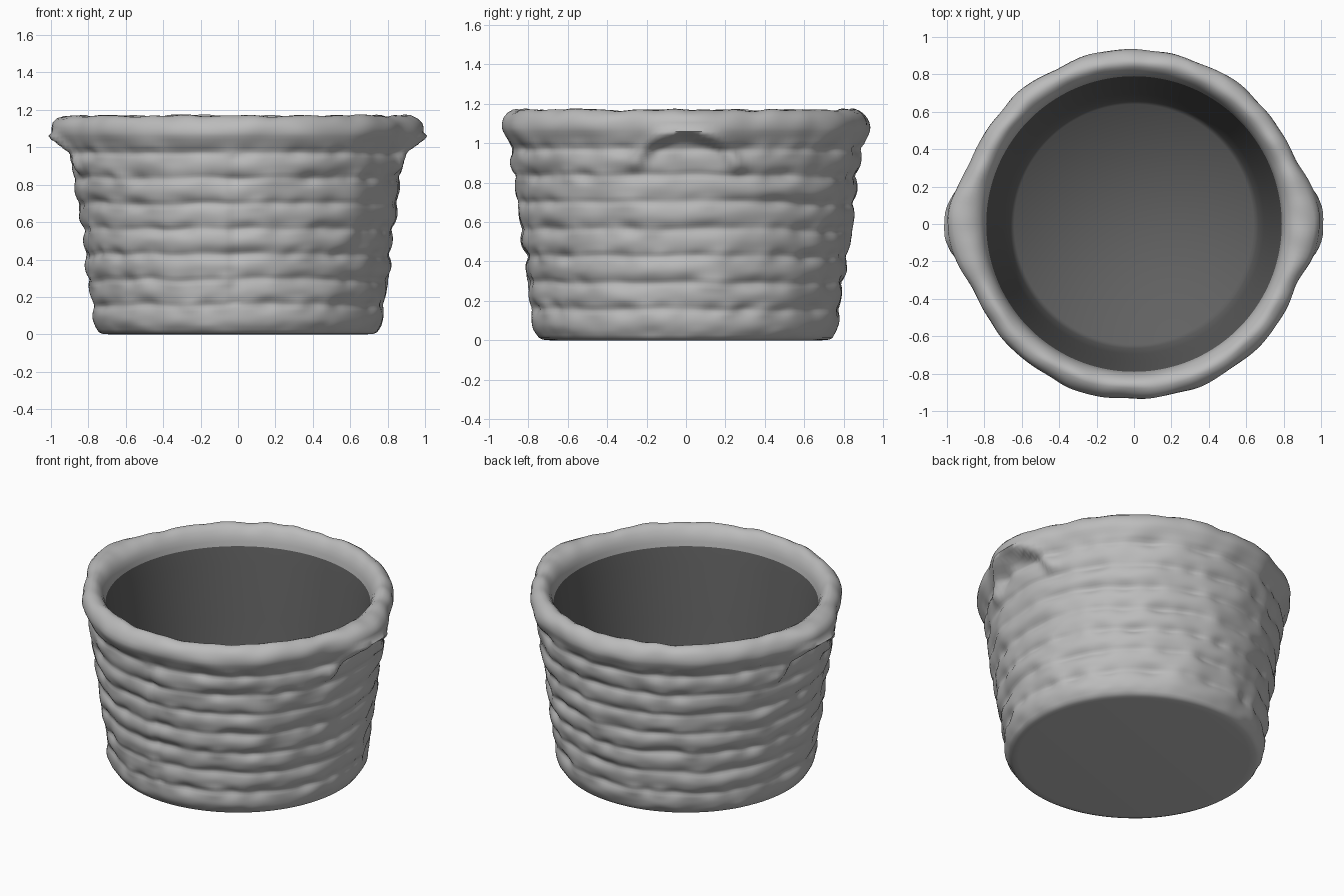
import bpy, bmesh, math
from mathutils import Vector, noise

cube = bpy.data.objects.get("Cube")
if cube:
    bpy.data.objects.remove(cube, do_unlink=True)

SEGMENTS = 200
COILS = 7
COIL_LOW, COIL_HIGH = 0.02, 0.97


def material(name, value):
    mat = bpy.data.materials.new(name)
    mat.use_nodes = True
    color = (value, value, value, 1)
    mat.diffuse_color = color
    bsdf = mat.node_tree.nodes["Principled BSDF"]
    bsdf.inputs["Base Color"].default_value = color
    bsdf.inputs["Roughness"].default_value = 0.8
    return mat


def smoothstep(a, b, x):
    t = max(0, min(1, (x - a) / (b - a)))
    return t * t * (3 - 2 * t)


def lathe(name, profile, mat, shift=None, cap_start=False, cap_end=False):
    """Spin a profile of (radius, height) around z, optionally displaced."""
    bm = bmesh.new()
    rings = []
    for r, z in profile:
        ring = []
        for i in range(SEGMENTS):
            a = math.tau * i / SEGMENTS
            dr, dz = shift(r, z, a) if shift else (0, 0)
            ring.append(bm.verts.new(((r + dr) * math.cos(a), (r + dr) * math.sin(a), z + dz)))
        rings.append(ring)
    for low, high in zip(rings, rings[1:]):
        for i in range(SEGMENTS):
            j = (i + 1) % SEGMENTS
            bm.faces.new((low[i], low[j], high[j], high[i]))
    if cap_start:
        bm.faces.new(rings[0][::-1])
    if cap_end:
        bm.faces.new(rings[-1])
    mesh = bpy.data.meshes.new(name)
    bm.to_mesh(mesh)
    bm.free()
    mesh.materials.append(mat)
    obj = bpy.data.objects.new(name, mesh)
    bpy.context.collection.objects.link(obj)
    bpy.ops.object.select_all(action="DESELECT")
    obj.select_set(True)
    bpy.context.view_layer.objects.active = obj
    bpy.ops.object.shade_smooth_by_angle(angle=math.radians(70))
    return obj


def woven(r, z, a):
    """Uneven weave, front seam and the two arched side grips."""
    x, y = r * math.cos(a), r * math.sin(a)
    # fade everything out across the inner half of the rolled rim
    outside = smoothstep(0.80, 0.93, r) if z > 1.04 else 1
    body = smoothstep(0.0, 0.08, z) * outside
    wobble = 0.014 * noise.noise(Vector((x * 6, y * 6, z * 7)))
    # strands tuck under each other along the grooves
    phase = (z - COIL_LOW) / (COIL_HIGH - COIL_LOW) * COILS
    groove = abs(math.cos(math.pi * phase)) ** 3 if z < 1.02 else 0
    tuck = 0.022 * noise.noise(Vector((x * 9, y * 9, math.floor(phase + 0.5) * 3.7))) * groove
    seam = 0.010 * math.exp(-((x + 0.02) / 0.025) ** 2) if y < 0 and 0.15 < z < 0.95 else 0
    # grip: the rim swells outward above an arched recess
    arch = math.hypot(y / 0.25, (z - 0.82) / 0.23)
    swell = 1 - smoothstep(0.03, 0.36, abs(y))
    rise = max(0, min(1, (z - 0.80) / 0.24))
    grip = 0.063 * swell * rise * smoothstep(0.84, 1.0, arch)
    strap = 0.025 * math.exp(-((arch - 1.05) / 0.14) ** 2) * smoothstep(0.82, 0.9, z) * (z < 1.08)
    dz = 0.012 * noise.noise(Vector((x * 8, y * 8, 4))) * smoothstep(1.1, 1.17, z)
    sag = 0.016 * noise.noise(Vector((x * 4, y * 4, z * 2))) * smoothstep(0.05, 0.2, z) * (1 - smoothstep(0.9, 1.0, z))
    return body * (wobble + tuck - seam) + outside * (grip + strap), dz + sag


# Outer profile: base, stacked coils, thick rolled rim
outer = [(0.69, 0.0), (0.725, 0.003), (0.745, 0.012)]
STEPS = 10
for k in range(COILS * STEPS):
    t = (k + 0.5) / (COILS * STEPS)
    z = COIL_LOW + (COIL_HIGH - COIL_LOW) * t
    bulge = 0.021 * abs(math.sin(math.pi * t * COILS)) ** 0.7
    outer.append((0.748 + 0.127 * t + bulge, z))
outer += [(0.883, 0.978), (0.897, 0.995), (0.908, 1.015), (0.921, 1.04), (0.93, 1.06),
          (0.935, 1.08), (0.932, 1.105), (0.923, 1.13), (0.905, 1.152), (0.88, 1.167),
          (0.86, 1.169), (0.84, 1.16), (0.82, 1.14), (0.803, 1.11), (0.795, 1.08), (0.79, 1.05)]
lathe("woven_shell", outer, material("light grey wicker", 0.5), woven, cap_start=True)

# Smooth dark lining with a flat floor
inner = [(0.79, 1.05), (0.775, 0.95), (0.735, 0.6), (0.695, 0.3), (0.665, 0.1), (0.64, 0.06)]
lathe("inner_lining", inner, material("dark grey lining", 0.12), cap_end=True)
